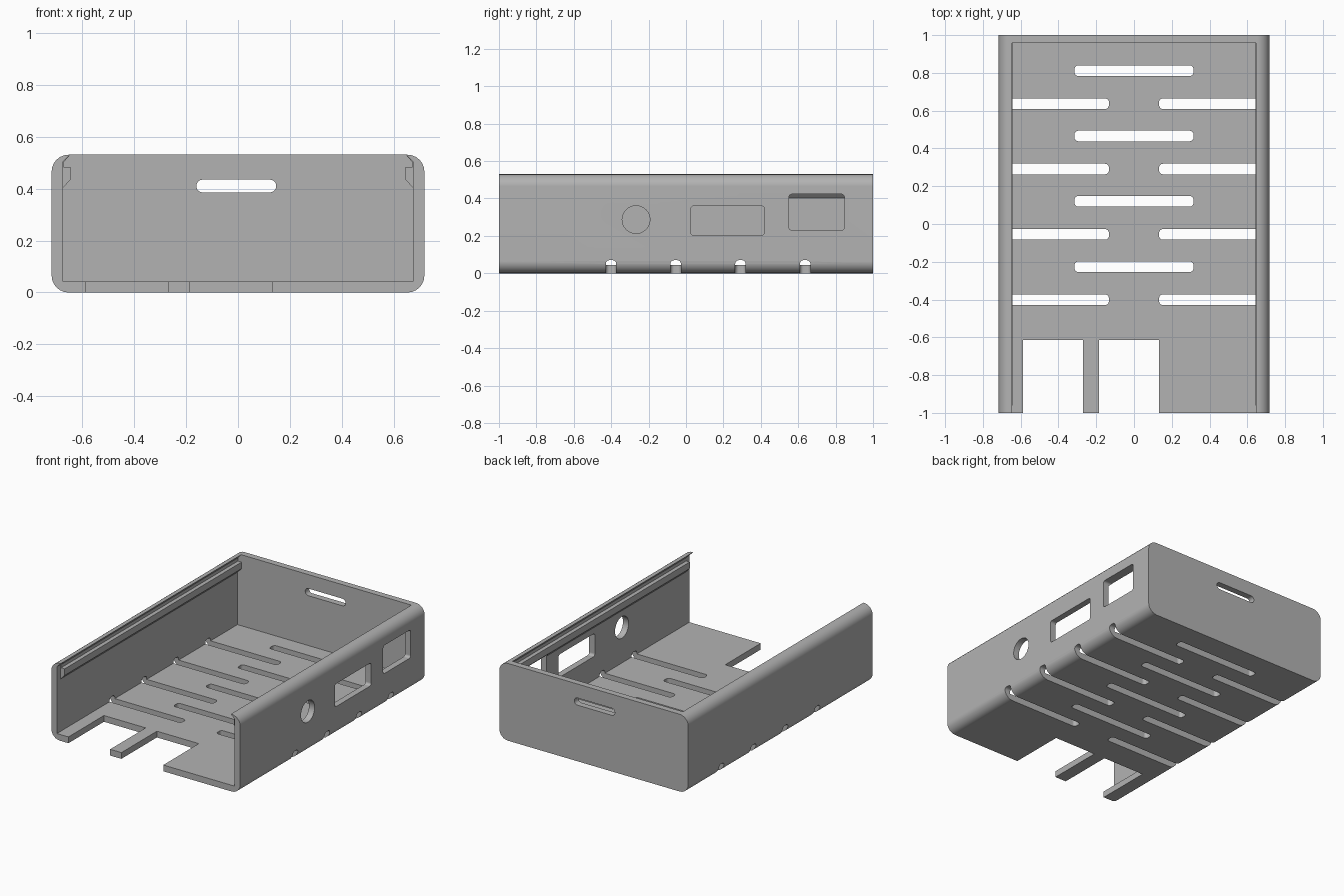
import bpy, bmesh, math
from mathutils import Matrix, Vector

cube = bpy.data.objects.get("Cube")
if cube:
    bpy.data.objects.remove(cube, do_unlink=True)

HALF_W, HEIGHT, WALL, RADIUS = 0.717, 0.53, 0.043, 0.065
INNER = HALF_W - WALL


def make_object(name, bm):
    bmesh.ops.recalc_face_normals(bm, faces=bm.faces)
    mesh = bpy.data.meshes.new(name)
    bm.to_mesh(mesh)
    bm.free()
    obj = bpy.data.objects.new(name, mesh)
    bpy.context.scene.collection.objects.link(obj)
    return obj


def prism(name, outline, y0, y1):
    """Extrude an x-z outline along y."""
    bm = bmesh.new()
    face = bm.faces.new([bm.verts.new((x, y0, z)) for x, z in outline])
    made = bmesh.ops.extrude_face_region(bm, geom=[face])["geom"]
    verts = [v for v in made if isinstance(v, bmesh.types.BMVert)]
    bmesh.ops.translate(bm, verts=verts, vec=(0, y1 - y0, 0))
    return make_object(name, bm)


def rounded_box(name, x, y, z, radius, axis=None):
    """Box with rounded edges; with an axis, only edges along it."""
    lo, hi = Vector((x[0], y[0], z[0])), Vector((x[1], y[1], z[1]))
    bm = bmesh.new()
    place = Matrix.Translation((lo + hi) / 2) @ Matrix.Diagonal((*(hi - lo), 1))
    bmesh.ops.create_cube(bm, size=1, matrix=place)
    edges = [e for e in bm.edges if axis is None
             or abs((e.verts[0].co - e.verts[1].co)[axis]) > 1e-4]
    if radius:
        bmesh.ops.bevel(bm, geom=edges, offset=radius, segments=6,
                        profile=0.5, affect='EDGES')
    return make_object(name, bm)


def mirrored(half):
    return half + [(-x, z) for x, z in reversed(half)]


# Solid body with long rounded edges
body = rounded_box("case_body", (-HALF_W, HALF_W), (-1, 1), (0, HEIGHT), RADIUS, 1)

# Cavity with dovetail lid groove and ledge; the ledge stops short of the front
floor = [(INNER, WALL)]
ledge = [(INNER, 0.402), (0.643, 0.435), (0.643, 0.48)]
groove = [(0.67, 0.48), (0.67, 0.502), (0.646, HEIGHT), (0.646, 0.7)]
cutters = [
    prism("cavity_cutter", mirrored(floor + ledge + groove), -1.1, 1 - WALL),
    prism("front_cutter", mirrored([(INNER, WALL), (INNER, 0.502)] + groove[2:]),
          -1.1, -0.96),
]

# Vent slots: centred rows alternate with pairs that break through the sides
for row in range(4):
    y = 0.812 - row * 0.346
    cutters.append(rounded_box("vent_cutter", (-0.315, 0.315), (y - 0.028, y + 0.028),
                               (-0.1, 0.2), 0.02, 2))
    y -= 0.175
    for side in (-1, 1):
        cutters.append(rounded_box("side_vent_cutter", sorted((side * 0.133, side * 0.9)),
                                   (y - 0.028, y + 0.028), (-0.1, 0.07), 0.02))

# Front floor notches
for x in ((-0.587, -0.27), (-0.185, 0.133)):
    cutters.append(rounded_box("notch_cutter", x, (-1.1, -0.615), (-0.1, 0.1), 0))

# Ports in the left wall and slot in the back wall
for y, z in (((0.025, 0.42), (0.203, 0.36)), ((0.55, 0.847), (0.23, 0.423))):
    cutters.append(rounded_box("port_cutter", (0.6, 0.8), y, z, 0.017, 0))
cutters.append(rounded_box("back_slot_cutter", (-0.16, 0.147), (0.9, 1.1),
                           (0.385, 0.434), 0.024, 1))
bm = bmesh.new()
bmesh.ops.create_cone(bm, cap_ends=True, segments=48, radius1=0.074, radius2=0.074,
                      depth=0.2, matrix=Matrix.Translation((0.7, -0.267, 0.287))
                      @ Matrix.Rotation(math.pi / 2, 4, 'Y'))
cutters.append(make_object("round_port_cutter", bm))

# Carve the body
bpy.ops.object.select_all(action='DESELECT')
bpy.context.view_layer.objects.active = body
body.select_set(True)
for cutter in cutters:
    mod = body.modifiers.new("carve", 'BOOLEAN')
    mod.operation, mod.solver, mod.object = 'DIFFERENCE', 'EXACT', cutter
    bpy.ops.object.modifier_apply(modifier=mod.name)
    bpy.data.objects.remove(cutter, do_unlink=True)

# Plain grey plastic
grey = bpy.data.materials.new("grey_plastic")
grey.use_nodes = True
colour = (0.45, 0.45, 0.45, 1)
grey.diffuse_color = colour
grey.node_tree.nodes["Principled BSDF"].inputs["Base Color"].default_value = colour
body.data.materials.clear()
body.data.materials.append(grey)

# Smooth the rounded edges, keep the flats flat
bpy.ops.object.shade_smooth_by_angle(angle=math.radians(30))
normals = body.modifiers.new("flat_normals", 'WEIGHTED_NORMAL')
normals.keep_sharp = True
